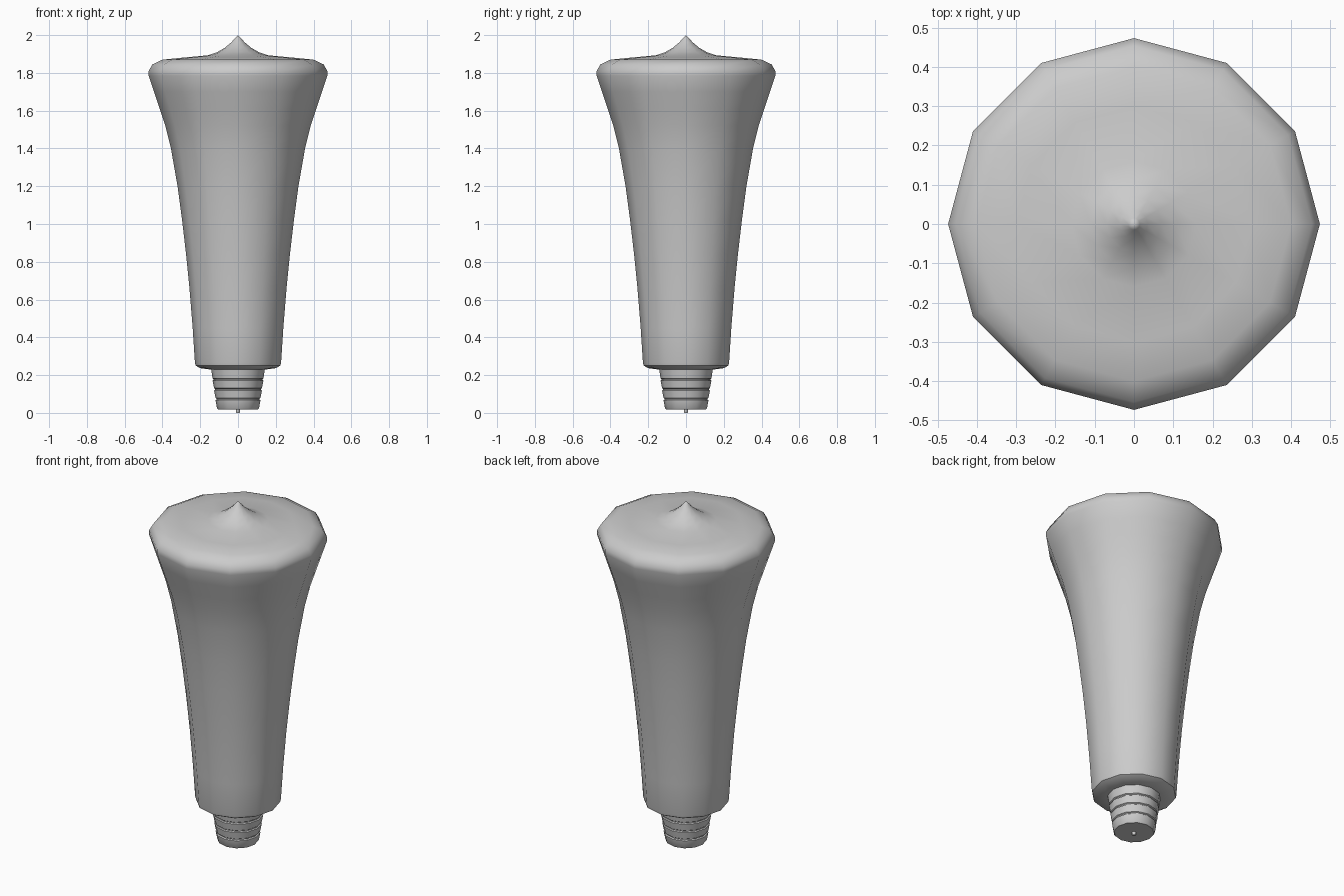
import bpy, bmesh, math

old = bpy.data.objects.get("Cube")
if old:
    bpy.data.objects.remove(old)

SIDES = 12

# Single plain grey for every part
grey = bpy.data.materials.new("plain_grey")
grey.use_nodes = True
colour = (0.6, 0.6, 0.6, 1)
grey.diffuse_color = colour
grey.node_tree.nodes["Principled BSDF"].inputs["Base Color"].default_value = colour


def lathe(name, profile, angle=40):
    """Spin an (r, z) profile, listed bottom to top, around the z axis."""
    bm = bmesh.new()
    rings = []
    for r, z in profile:
        count = SIDES if r > 0 else 1
        rings.append([bm.verts.new((r * math.cos(math.tau * i / SIDES),
                                    r * math.sin(math.tau * i / SIDES), z))
                      for i in range(count)])
    for low, high in zip(rings, rings[1:]):
        for i in range(SIDES):
            j = (i + 1) % SIDES
            quad = [low[i % len(low)], low[j % len(low)],
                    high[j % len(high)], high[i % len(high)]]
            bm.faces.new(list(dict.fromkeys(quad)))
    bmesh.ops.recalc_face_normals(bm, faces=bm.faces)
    mesh = bpy.data.meshes.new(name)
    bm.to_mesh(mesh)
    bm.free()
    mesh.materials.append(grey)
    obj = bpy.data.objects.new(name, mesh)
    bpy.context.collection.objects.link(obj)
    bpy.ops.object.select_all(action='DESELECT')
    obj.select_set(True)
    bpy.context.view_layer.objects.active = obj
    bpy.ops.object.shade_smooth_by_angle(angle=math.radians(angle))
    return obj


# Flared body with rounded shoulder and pointed crown
lathe("flared_body", [
    (0, 0.23), (0.15, 0.23), (0.20, 0.237), (0.224, 0.25), (0.228, 0.265),
    (0.24, 0.45), (0.257, 0.66), (0.275, 0.84), (0.296, 1.02), (0.32, 1.2),
    (0.355, 1.4), (0.385, 1.52), (0.415, 1.61), (0.445, 1.7), (0.473, 1.785),
    (0.473, 1.81), (0.453, 1.845), (0.40, 1.87), (0.30, 1.88), (0.16, 1.893),
    (0.11, 1.91), (0.07, 1.933), (0.035, 1.962), (0.015, 1.985), (0, 2.0)])

# Tapered screw neck with three narrow grooves
neck = [(0, 0.018), (0.106, 0.018), (0.111, 0.024)]
for z in (0.073, 0.125, 0.177):
    r = 0.111 + (z - 0.02) * 0.15
    neck += [(r, z - 0.006), (r - 0.006, z - 0.002), (r - 0.006, z + 0.002), (r, z + 0.006)]
neck += [(0.143, 0.235)]
lathe("screw_neck", neck, 35)

# Small contact pin underneath
lathe("contact_pin", [(0, 0), (0.008, 0), (0.011, 0.008), (0.011, 0.02)])
